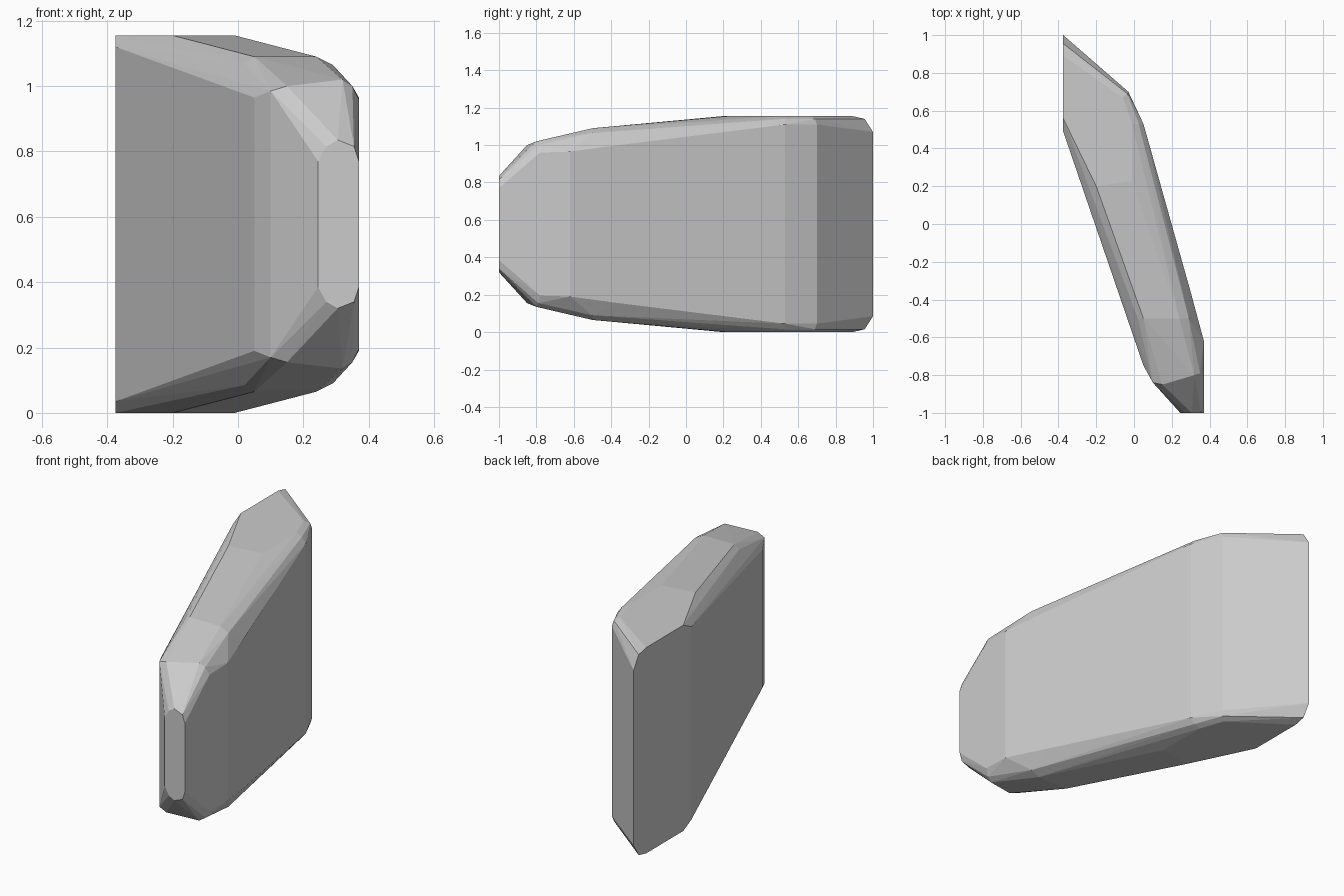
import bpy, bmesh

if "Cube" in bpy.data.objects:
    bpy.data.objects.remove(bpy.data.objects["Cube"])

H = 1.155  # full height; the slab is mirrored about its middle height

# Upper edge of the vertical walls, going round the plan outline
wall = [(-.375, 1, 1.07), (-.03, .70, 1.11), (.05, .53, 1.11), (.30, -.36, 1.0),
        (.37, -.62, .965), (.37, -.78, .96), (.05, -.75, .965), (.10, -.84, .985),
        (-.375, .49, 1.12)]
# Bevel ring between the walls and the top
bevel = [(-.375, .955, 1.14), (-.035, .69, 1.14), (.025, .53, 1.14), (.29, -.5, 1.065),
         (.35, -.79, 1.0), (.32, -.80, 1.02), (.15, -.85, 1.0), (.02, -.5, 1.07)]
# Flat top and the slope running down to the front
top = [(-.375, .89, H), (-.06, .67, H), (-.01, .53, H), (-.01, .23, H), (-.2, .2, H),
       (-.375, .56, H), (.05, -.5, 1.09), (.24, -.5, 1.09)]
# Narrow front face
front = [(.245, -1, .77), (.27, -1, .815), (.305, -1, .835), (.355, -1, .815),
         (.37, -1, .77)]

bm = bmesh.new()
for x, y, z in wall + bevel + top + front:
    bm.verts.new((x, y, z))
    bm.verts.new((x, y, H - z))
res = bmesh.ops.convex_hull(bm, input=bm.verts[:])
inside = {g for g in res["geom_interior"] + res["geom_unused"]
          if isinstance(g, bmesh.types.BMVert)}
bmesh.ops.delete(bm, geom=list(inside), context='VERTS')
bmesh.ops.dissolve_limit(bm, angle_limit=.02, verts=bm.verts[:], edges=bm.edges[:])
bmesh.ops.recalc_face_normals(bm, faces=bm.faces[:])

mesh = bpy.data.meshes.new("stone_slab")
bm.to_mesh(mesh)
bm.free()
slab = bpy.data.objects.new("stone_slab", mesh)
bpy.context.collection.objects.link(slab)
